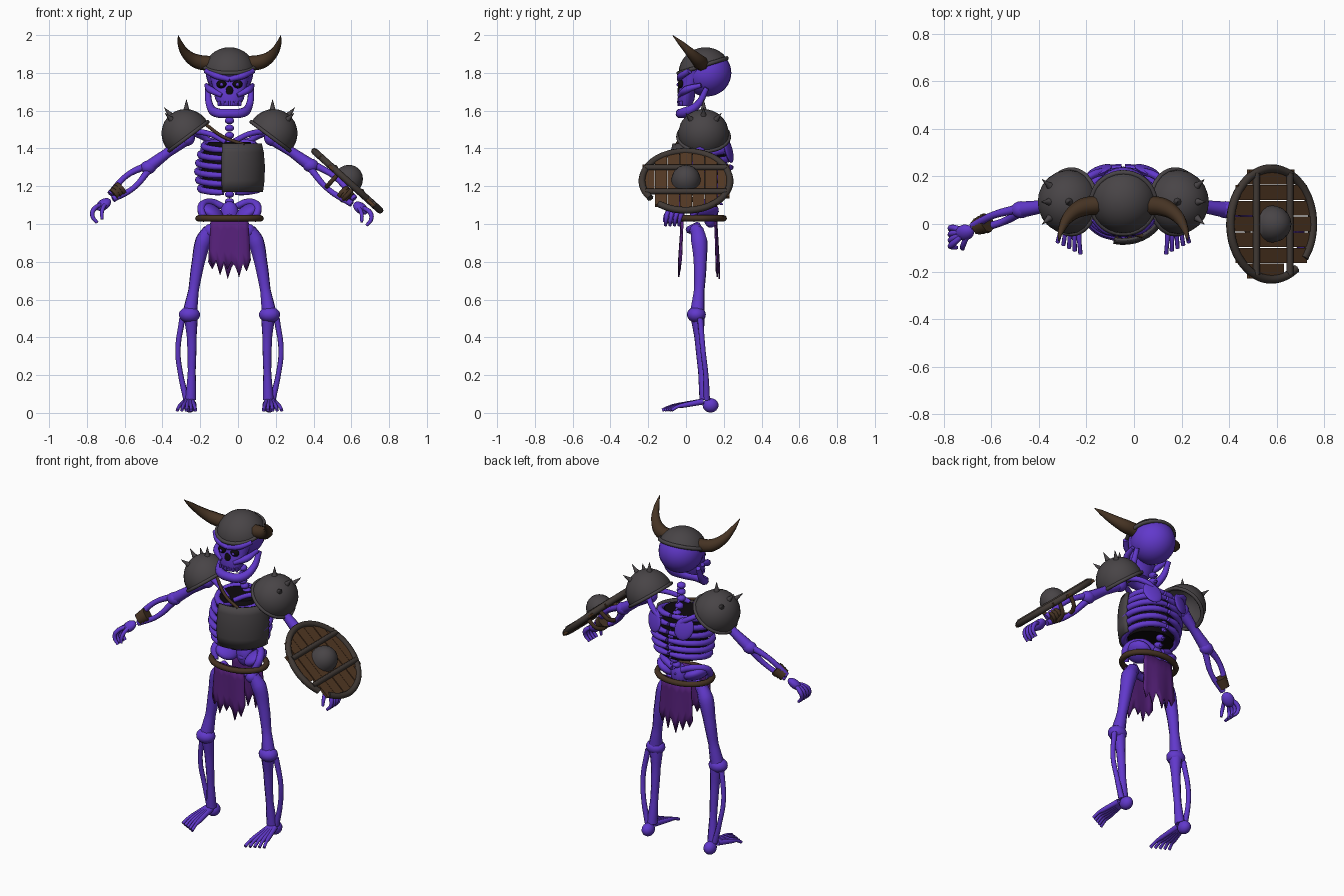
import bpy, bmesh, math
from mathutils import Vector, Matrix

cube = bpy.data.objects.get("Cube")
if cube:
    bpy.data.objects.remove(cube)

CX = -0.045  # body centre line


def material(name, r, g, b):
    m = bpy.data.materials.new(name)
    m.use_nodes = True
    m.diffuse_color = (r, g, b, 1)
    m.node_tree.nodes["Principled BSDF"].inputs["Base Color"].default_value = (r, g, b, 1)
    return m


BONE = material("violet bone", 0.12, 0.04, 0.6)
METAL = material("dark iron", 0.065, 0.058, 0.062)
HORN = material("horn and leather", 0.06, 0.033, 0.017)
CLOTH = material("purple cloth", 0.095, 0.015, 0.2)
WOOD = material("shield wood", 0.09, 0.042, 0.018)
TRIM = material("shield trim", 0.052, 0.041, 0.035)
BLACK = material("black hollow", 0.004, 0.003, 0.004)


def body(x, y, z, s=1):
    return Vector((CX + s * x, y, z))


def add(name, mesh, mat, smooth=True):
    ob = bpy.data.objects.new(name, mesh)
    mesh.materials.clear()
    mesh.materials.append(mat)
    for p in mesh.polygons:
        p.use_smooth = smooth
    if smooth:
        mesh.set_sharp_from_angle(angle=math.radians(50))
    bpy.context.collection.objects.link(ob)
    return ob


def from_bm(name, bm, mat, smooth=True):
    bmesh.ops.recalc_face_normals(bm, faces=bm.faces)
    me = bpy.data.meshes.new(name)
    bm.to_mesh(me)
    bm.free()
    return add(name, me, mat, smooth)


def tube(name, pts, radii, mat=BONE, cyclic=False):
    """Round bar through points, with a radius at each point."""
    cu = bpy.data.curves.new(name, "CURVE")
    cu.dimensions = "3D"
    cu.bevel_depth, cu.bevel_resolution, cu.resolution_u = 1, 2, 5
    cu.use_fill_caps = True
    sp = cu.splines.new("BEZIER")
    sp.bezier_points.add(len(pts) - 1)
    for i, (bp, p) in enumerate(zip(sp.bezier_points, pts)):
        bp.co = p
        bp.radius = radii[i] if isinstance(radii, (list, tuple)) else radii
        bp.handle_left_type = bp.handle_right_type = "AUTO"
    sp.use_cyclic_u = cyclic
    tmp = bpy.data.objects.new(name + "_path", cu)
    bpy.context.collection.objects.link(tmp)
    dg = bpy.context.evaluated_depsgraph_get()
    me = bpy.data.meshes.new_from_object(tmp.evaluated_get(dg))
    bpy.data.objects.remove(tmp)
    return add(name, me, mat)


def blob(name, c, size, mat=BONE, axis=(0, 0, 1), cut=None, seg=16):
    """Ellipsoid along an axis; with cut it becomes an open dome with thickness."""
    bm = bmesh.new()
    bmesh.ops.create_uvsphere(bm, u_segments=seg, v_segments=seg * 3 // 4, radius=1)
    if cut is not None:
        bmesh.ops.bisect_plane(bm, geom=bm.verts[:] + bm.edges[:] + bm.faces[:],
                               plane_co=(0, 0, cut), plane_no=(0, 0, 1), clear_inner=True)
    rot = Vector((0, 0, 1)).rotation_difference(Vector(axis)).to_matrix().to_4x4()
    bm.transform(Matrix.Translation(c) @ rot @ Matrix.Diagonal((*size, 1)))
    ob = from_bm(name, bm, mat)
    if cut is not None:
        mod = ob.modifiers.new("thickness", "SOLIDIFY")
        mod.thickness = 0.012
    return ob


def loft(name, rings, mat=BONE, seg=20):
    """Closed stack of ellipses given as (z, centre y, half x, half y)."""
    bm = bmesh.new()
    loops = [[bm.verts.new(body(hx * math.cos(a), cy + hy * math.sin(a), z))
              for a in [math.tau * k / seg for k in range(seg)]] for z, cy, hx, hy in rings]
    for lo, hi in zip(loops, loops[1:]):
        for k in range(seg):
            bm.faces.new((lo[k], lo[(k + 1) % seg], hi[(k + 1) % seg], hi[k]))
    bm.faces.new(loops[0])
    bm.faces.new(loops[-1])
    return from_bm(name, bm, mat)


def arc(fn, a0, a1, n):
    return [fn(math.radians(a0 + (a1 - a0) * i / (n - 1))) for i in range(n)]


# Skull
blob("cranium", body(0, 0.11, 1.80), (0.125, 0.13, 0.125), seg=24)
loft("face", [(1.625, -0.005, 0.055, 0.035), (1.66, 0.0, 0.075, 0.045), (1.70, 0.005, 0.085, 0.045),
              (1.75, 0.03, 0.095, 0.06), (1.82, 0.05, 0.115, 0.08)])
blob("nose_hole", body(0, -0.037, 1.705), (0.02, 0.008, 0.026), BLACK)
tube("lower_jaw", [body(x, y, z) for x, y, z in
     [(-0.115, 0.11, 1.72), (-0.105, 0.06, 1.63), (-0.07, -0.01, 1.59), (0, -0.03, 1.585),
      (0.07, -0.01, 1.59), (0.105, 0.06, 1.63), (0.115, 0.11, 1.72)]],
     [0.014, 0.02, 0.026, 0.026, 0.026, 0.02, 0.014])
for s in (-1, 1):
    blob("eye_socket", body(0.042, -0.026, 1.74, s), (0.027, 0.018, 0.022), BLACK)
    blob("eye", body(0.042, -0.042, 1.738, s), (0.009, 0.008, 0.009))
    tube("brow", [body(0.125, 0.02, 1.81, s), body(0.07, -0.025, 1.785, s), body(0, -0.035, 1.765, s)],
         [0.014, 0.019, 0.014])
    tube("cheekbone", [body(0.122, 0.08, 1.735, s), body(0.1, 0.0, 1.71, s), body(0.04, -0.035, 1.68, s)],
         [0.012, 0.02, 0.012])
    for k in range(3):
        x = 0.012 + 0.022 * k
        tube("upper_tooth", [body(x, -0.038 + 0.006 * k, 1.65, s), body(x, -0.038 + 0.006 * k, 1.625, s)],
             [0.01, 0.006])

# Horned helmet
blob("helmet", body(0, 0.10, 1.80), (0.14, 0.14, 0.135), METAL, (0, -0.3, 0.95), 0.3, 24)
tube("helmet_rim", [body(0.134 * math.cos(a), 0.088 + 0.128 * math.sin(a), 1.838 + 0.04 * math.sin(a))
                    for a in [math.tau * k / 16 for k in range(16)]], 0.011, METAL, True)
for s in (-1, 1):
    tube("horn", [body(x, y, z, s) for x, y, z in
         [(0.11, 0.08, 1.85), (0.17, 0.07, 1.86), (0.225, 0.035, 1.895), (0.258, -0.02, 1.95), (0.272, -0.07, 1.998)]],
         [0.04, 0.038, 0.028, 0.016, 0.002], HORN)

# Spine, ribs and hollow chest
for k in range(15):
    z = 1.04 + 0.039 * k
    y = 0.11 + 0.09 * max(0, math.sin((z - 1.04) / 0.46 * math.pi))
    blob("vertebra", body(0, y, z), (0.026, 0.026, 0.019), seg=10)
    tube("spine_spur", [body(0, y, z), body(0, y + 0.04, z - 0.015)], [0.012, 0.004])
loft("chest_hollow", [(1.17, 0.09, 0.135, 0.115), (1.28, 0.09, 0.148, 0.125),
                      (1.38, 0.09, 0.14, 0.12), (1.435, 0.09, 0.11, 0.095)], BLACK)
tube("breastbone", [body(0, -0.035, 1.42), body(0, -0.06, 1.22)], [0.025, 0.02])
for k in range(6):
    z, w = 1.425 - 0.045 * k, (0.135, 0.155, 0.165, 0.17, 0.165, 0.155)[k]
    for s in (-1, 1):
        tube("rib", arc(lambda a: body(w * math.cos(a), 0.09 + (w - 0.02) * math.sin(a),
                                       z - 0.012 + 0.022 * math.sin(a), s), 88, -78, 9),
             [0.013] + [0.018] * 7 + [0.015])

# Half breastplate wrapped round the left side
bm = bmesh.new()
rows = [arc(lambda a: body(w * math.cos(a), 0.085 + (w - 0.015) * math.sin(a), z), -103, 5, 12)
        for z, w in ((1.17, 0.178), (1.23, 0.186), (1.31, 0.188), (1.38, 0.182), (1.425, 0.172))]
rows = [[bm.verts.new(p) for p in r] for r in rows]
for lo, hi in zip(rows, rows[1:]):
    for i in range(len(lo) - 1):
        bm.faces.new((lo[i], lo[i + 1], hi[i + 1], hi[i]))
from_bm("breastplate", bm, METAL).modifiers.new("thickness", "SOLIDIFY").thickness = 0.012
tube("chest_strap", [body(0.08, -0.05, 1.42), body(-0.03, -0.02, 1.46), body(-0.13, 0.04, 1.53)], 0.009, HORN)

# Pelvis and belt
blob("sacrum", body(0, 0.13, 1.05), (0.05, 0.04, 0.07))
tube("pubic_arch", [body(-0.1, 0.06, 0.99), body(0, 0.02, 0.97), body(0.1, 0.06, 0.99)], 0.022)
tube("belt", [body(0.165 * math.cos(a), 0.075 + 0.125 * math.sin(a), 1.03)
              for a in [math.tau * k / 16 for k in range(16)]], 0.017, HORN, True)
for s in (-1, 1):
    blob("hip_wing", body(0.095, 0.10, 1.065, s), (0.07, 0.075, 0.035), axis=(-0.5 * s, -0.2, 0.85))
    tube("hip_crest", [body(0.03, 0.15, 1.09, s), body(0.1, 0.13, 1.115, s), body(0.15, 0.06, 1.085, s),
                       body(0.13, 0.03, 1.02, s)], [0.018, 0.02, 0.022, 0.018])


# Ragged cloths
def cloth(name, y, drift, top, ends):
    bm = bmesh.new()
    n, grid = len(ends), []
    for i, end in enumerate(ends):
        t = 2 * i / (n - 1) - 1
        col = []
        for k in range(5):
            f = k / 4
            wave = 0.006 * math.cos(5 * t) * f
            col.append(bm.verts.new(body(t * (0.098 + 0.014 * f), y + drift * (f - t * t) + wave, top + (end - top) * f)))
        grid.append(col)
    for a, b in zip(grid, grid[1:]):
        for k in range(4):
            bm.faces.new((a[k], b[k], b[k + 1], a[k + 1]))
    from_bm(name, bm, CLOTH).modifiers.new("thickness", "SOLIDIFY").thickness = 0.008


cloth("front_cloth", -0.03, -0.01, 1.04, (0.82, 0.78, 0.81, 0.735, 0.8, 0.76, 0.8, 0.775, 0.72, 0.79, 0.75, 0.82))
cloth("back_cloth", 0.165, 0.01, 1.03, (0.80, 0.76, 0.80, 0.73, 0.79, 0.71, 0.77, 0.80, 0.72, 0.79, 0.75, 0.81))

# Legs and feet
for s in (-1, 1):
    blob("hip_ball", body(0.1, 0.055, 0.965, s), (0.036,) * 3)
    tube("thigh_bone", [body(0.105, 0.06, 0.97, s), body(0.138, 0.07, 0.91, s), body(0.165, 0.075, 0.80, s),
                        body(0.19, 0.07, 0.65, s), body(0.21, 0.06, 0.53, s)], [0.035, 0.045, 0.036, 0.029, 0.04])
    blob("knee", body(0.212, 0.055, 0.52, s), (0.056, 0.05, 0.042))
    tube("shin_bone", [body(0.205, 0.06, 0.52, s), body(0.2, 0.07, 0.4, s), body(0.2, 0.085, 0.22, s),
                       body(0.205, 0.1, 0.07, s)], [0.04, 0.027, 0.022, 0.03])
    tube("calf_bone", [body(0.25, 0.075, 0.5, s), body(0.273, 0.09, 0.33, s), body(0.258, 0.105, 0.2, s),
                       body(0.228, 0.11, 0.07, s)], [0.016, 0.014, 0.014, 0.017])
    blob("heel", body(0.21, 0.13, 0.04, s), (0.035, 0.042, 0.038))
    for k in range(5):
        tip = body(0.18 + 0.024 * k, -0.125 + 0.012 * k, 0.014, s)
        root = body(0.2 + 0.008 * k, 0.09, 0.06, s)
        mid = root.lerp(tip, 0.6) + Vector((0, 0, 0.008))
        tube("toe", [root, mid, mid.lerp(tip, 0.5) + Vector((0, 0, 0.006)), tip], [0.016, 0.013, 0.009, 0.009])

# Shoulders, arms and hands
ARMS = {-1: ((0.43, 0.06, 1.30), (0.625, -0.015, 1.145), (0.695, -0.05, 1.075)),
        1: ((0.43, 0.06, 1.31), (0.655, -0.03, 1.12), (0.72, -0.06, 1.06))}
for s, joints in ARMS.items():
    elbow, wrist, hand = (body(*j, s) for j in joints)
    shoulder = body(0.225, 0.09, 1.455, s)
    tube("collar_bone", [body(0.02, 0.0, 1.435, s), body(0.1, 0.03, 1.475, s), body(0.21, 0.08, 1.495, s)], 0.015)
    blob("shoulder_blade", body(0.1, 0.225, 1.39, s), (0.055, 0.07, 0.014), axis=(0.3 * s, 0.9, 0.2))
    tube("blade_ridge", [body(0.06, 0.225, 1.41, s), body(0.14, 0.2, 1.46, s), body(0.22, 0.11, 1.49, s)], 0.016)
    blob("shoulder_ball", shoulder, (0.042,) * 3)
    tube("upper_arm", [shoulder, shoulder.lerp(elbow, 0.5), elbow], [0.036, 0.026, 0.034])
    blob("elbow", elbow, (0.042, 0.036, 0.036))
    for side in (-1, 1):
        bow = Vector((0.012 * s, 0.01, 0.022)) * side
        tube("forearm_bone", [elbow + bow * 0.5, elbow.lerp(wrist, 0.5) + bow * 1.5, wrist + bow * 0.6],
             [0.02, 0.015, 0.018])
    d = (wrist - elbow).normalized()
    for k in range(3):
        tube("wrist_wrap", [elbow.lerp(wrist, 0.8) + d * (0.02 * k - 0.02), elbow.lerp(wrist, 0.8) + d * 0.02 * k],
             0.042 - 0.003 * k, HORN)
    blob("palm", wrist.lerp(hand, 0.6), (0.026, 0.035, 0.045), axis=d)
    for k in range(4):
        root = hand + Vector((0, 0.035 - 0.024 * k, 0))
        out = Vector((s, 0, 0))
        tube("finger", [wrist.lerp(hand, 0.5), root + out * 0.025, root + out * 0.03 + Vector((0, -0.008, -0.035)),
                        root + out * 0.005 + Vector((0, -0.012, -0.068))], [0.012, 0.013, 0.011, 0.008])
    tube("thumb", [wrist.lerp(hand, 0.3), hand + Vector((-0.02 * s, -0.045, -0.01)),
                   hand + Vector((-0.02 * s, -0.055, -0.05))], [0.012, 0.011, 0.008])
    # Spiked shoulder guard
    centre, axis = body(0.228, 0.093, 1.475, s), Vector((0.6 * s, 0, 0.8))
    blob("shoulder_guard", centre, (0.13, 0.135, 0.135), METAL, axis, -0.12, 20)
    across = Vector((0.8 * s, 0, -0.6))
    rim = [centre - axis * 0.015 + across * 0.13 * math.cos(a) + Vector((0, 0.135 * math.sin(a), 0))
           for a in [math.tau * k / 16 for k in range(16)]]
    tube("guard_rim", rim, 0.01, METAL, True)
    for out, side in ((0.15, -0.6), (0.15, 0.6), (0.05, 0), (-0.75, 0)):
        n = (axis + across * out + Vector((0, side, 0))).normalized()
        tube("guard_spike", [centre + n * 0.125, centre + n * 0.15, centre + n * 0.185], [0.018, 0.01, 0.001], METAL)

# Round shield in its own tilted frame
FRAME = Matrix(((0.743, 0, 0.669, 0.575), (0, 1, 0, 0), (-0.669, 0, 0.743, 1.225), (0, 0, 0, 1)))


def box(name, c, size, mat):
    bm = bmesh.new()
    bmesh.ops.create_cube(bm, size=1)
    bm.transform(FRAME @ Matrix.Translation(c) @ Matrix.Diagonal((*size, 1)))
    from_bm(name, bm, mat, False)


for k in range(7):
    v = 0.066 * (k - 3)
    half = math.sqrt(0.235 ** 2 - v * v)
    lost = 0.06 if k == 0 else 0
    box("shield_plank", (-lost / 2, v, 0.002 * (k % 2)), (2 * half - lost, 0.062, 0.016), WOOD)
tube("shield_rim", arc(lambda a: FRAME @ Vector((0.233 * math.cos(a), 0.233 * math.sin(a), 0.005)), -38, 306, 25),
     0.018, TRIM)
for u in (-0.095, 0.095):
    half = math.sqrt(0.235 ** 2 - u * u)
    tube("shield_bar", [FRAME @ Vector((u, v, 0.014)) for v in (-half, 0, half)], 0.015, TRIM)
blob("shield_boss", FRAME @ Vector((0, 0, 0.008)), (0.078, 0.078, 0.085), METAL, FRAME.col[2][:3], 0, 16)
for u in (-0.06, 0.05):
    tube("shield_strap", [FRAME @ Vector((u, v, n)) for v, n in
                          ((-0.06, -0.005), (-0.04, -0.075), (0.05, -0.075), (0.08, -0.005))], 0.012, HORN)
